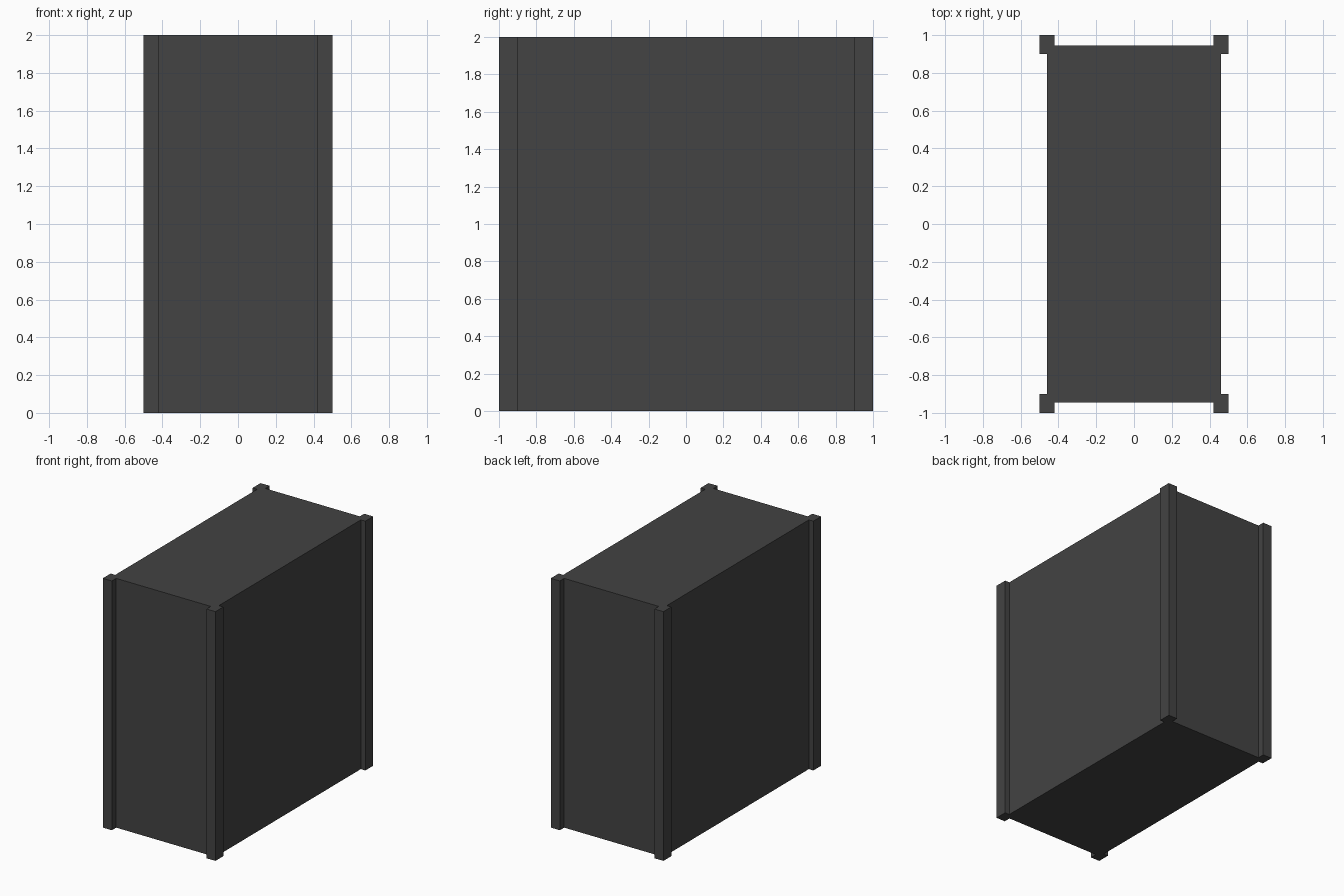
import bpy, bmesh

if "Cube" in bpy.data.objects:
    bpy.data.objects.remove(bpy.data.objects["Cube"])

grey = bpy.data.materials.new("dark grey")
grey.diffuse_color = (0.056, 0.056, 0.056, 1)
grey.use_nodes = True
grey.node_tree.nodes["Principled BSDF"].inputs["Base Color"].default_value = grey.diffuse_color

HEIGHT = 2.0
# One corner of the plan: side panel, square post, end panel
corner = [(0.46, 0.90), (0.50, 0.90), (0.50, 1.00), (0.42, 1.00), (0.42, 0.945)]

# Mirror the corner into all four quadrants, counter-clockwise
outline = []
for sx, sy in ((1, 1), (-1, 1), (-1, -1), (1, -1)):
    pts = [(x * sx, y * sy) for x, y in corner]
    outline += pts if sx * sy > 0 else pts[::-1]

# Extrude the plan into the box with its corner posts
bm = bmesh.new()
base = bm.faces.new([bm.verts.new((x, y, 0)) for x, y in outline])
ext = bmesh.ops.extrude_face_region(bm, geom=[base], use_keep_orig=True)
top = [v for v in ext["geom"] if isinstance(v, bmesh.types.BMVert)]
bmesh.ops.translate(bm, verts=top, vec=(0, 0, HEIGHT))
bmesh.ops.recalc_face_normals(bm, faces=bm.faces)

mesh = bpy.data.meshes.new("box_with_corner_posts")
bm.to_mesh(mesh)
bm.free()
mesh.materials.append(grey)
box = bpy.data.objects.new("box_with_corner_posts", mesh)
bpy.context.collection.objects.link(box)
